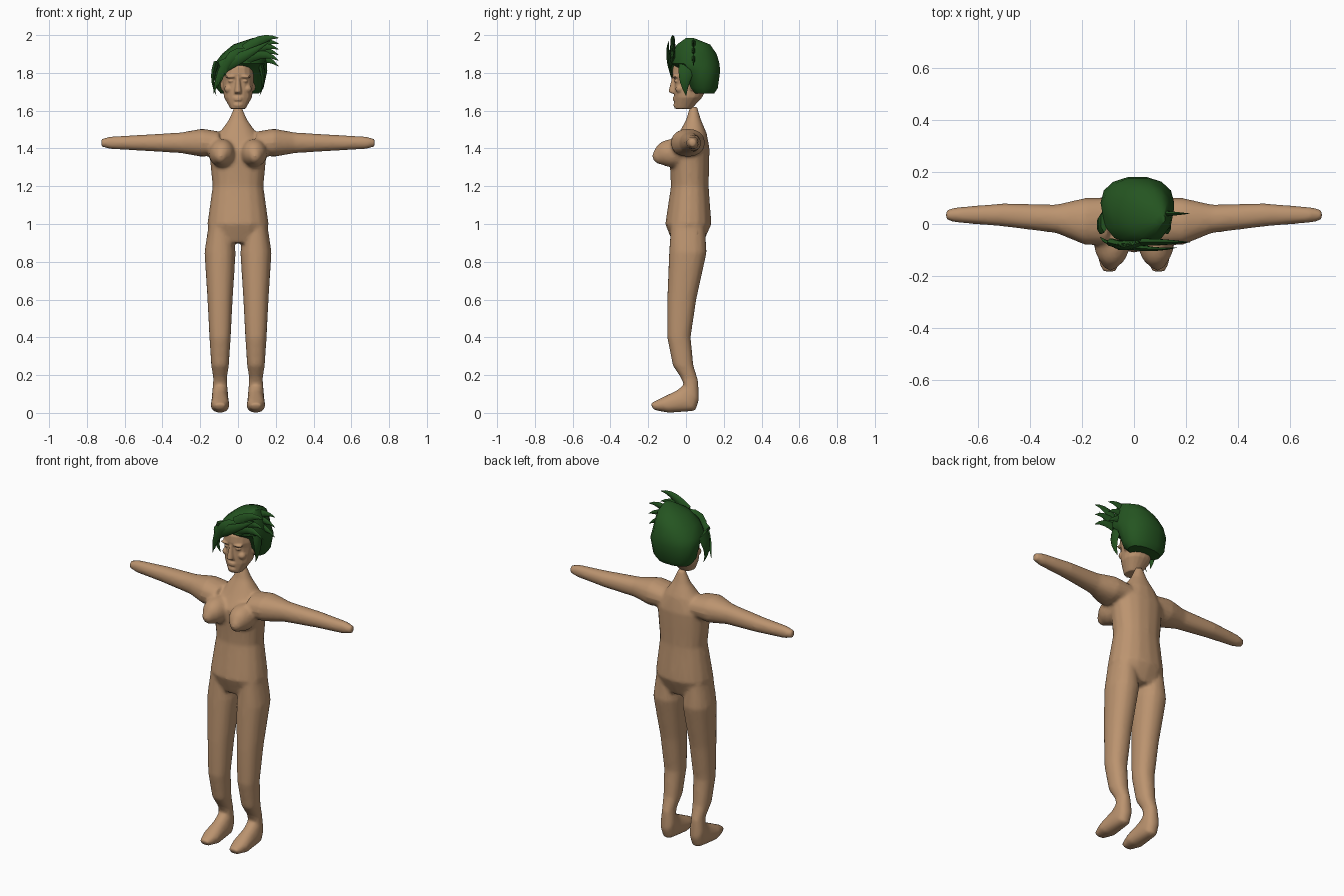
import bpy, bmesh, math
from mathutils import Vector, Matrix

if "Cube" in bpy.data.objects:
    bpy.data.objects.remove(bpy.data.objects["Cube"], do_unlink=True)


def material(name, colour):
    made = bpy.data.materials.new(name)
    made.use_nodes = True
    made.diffuse_color = (*colour, 1)
    shader = made.node_tree.nodes["Principled BSDF"]
    shader.inputs["Base Color"].default_value = (*colour, 1)
    shader.inputs["Roughness"].default_value = .8
    return made


skin = material("skin", (.5, .295, .16))
green_hair = material("green_hair", (.018, .09, .015))


def loft(bm, rings, sides=16, power=.9):
    """Skin a row of rounded rings, each a centre and two half axes."""
    rows = []
    for centre, across, along in rings:
        row = []
        for step in range(sides):
            angle = math.tau * step / sides
            p, q = [math.copysign(abs(k) ** power, k)
                    for k in (math.cos(angle), math.sin(angle))]
            row.append(bm.verts.new(Vector(centre) + Vector(across) * p + Vector(along) * q))
        rows.append(row)
    faces = [bm.faces.new(rows[0]), bm.faces.new(rows[-1])]
    for lower, upper in zip(rows, rows[1:]):
        for i in range(sides):
            j = (i + 1) % sides
            faces.append(bm.faces.new((lower[i], lower[j], upper[j], upper[i])))
    bmesh.ops.recalc_face_normals(bm, faces=faces)


def tilted(half, front, back, x=0):
    """Ring spanning two points of the side profile, each (y, z)."""
    front, back = Vector((x, *front)), Vector((x, *back))
    return (front + back) / 2, (half, 0, 0), (back - front) / 2


def level(z, half, front, back, x=0):
    return tilted(half, (front, z), (back, z), x)


def upright(x, y, depth, height):
    """Ring of an arm, facing sideways at shoulder height."""
    return (x, y, 1.43), (0, depth, 0), (0, 0, height)


def ball(bm, centre, radii):
    matrix = Matrix.Translation(centre) @ Matrix.Diagonal((*radii, 1))
    bmesh.ops.create_uvsphere(bm, u_segments=16, v_segments=10, radius=1, matrix=matrix)


def finish(name, bm, colour, angle, voxel=None, iterations=None):
    mesh = bpy.data.meshes.new(name)
    bm.to_mesh(mesh)
    bm.free()
    part = bpy.data.objects.new(name, mesh)
    bpy.context.collection.objects.link(part)
    mesh.materials.append(colour)
    bpy.ops.object.select_all(action='DESELECT')
    part.select_set(True)
    bpy.context.view_layer.objects.active = part
    if voxel:
        # Fuse the overlapping parts into one soft skin
        fuse = part.modifiers.new("fuse", 'REMESH')
        fuse.mode, fuse.voxel_size = 'VOXEL', voxel
        soften = part.modifiers.new("soften", 'SMOOTH')
        soften.factor, soften.iterations = .5, iterations
        part.modifiers.new("reduce", 'DECIMATE').ratio = .4
        for modifier in list(part.modifiers):
            bpy.ops.object.modifier_apply(modifier=modifier.name)
    bpy.ops.object.shade_smooth_by_angle(angle=math.radians(angle))


# Body: torso with tapering neck
body = bmesh.new()
loft(body, [
    level(z=.9, half=.13, front=-.07, back=.09),
    level(z=1, half=.163, front=-.11, back=.135),
    level(z=1.2, half=.135, front=-.08, back=.12),
    level(z=1.4, half=.155, front=-.09, back=.125),
    level(z=1.48, half=.1, front=-.04, back=.11),
    level(z=1.55, half=.05, front=0, back=.08),
    level(z=1.62, half=.02, front=.02, back=.06),
])

for side in (-1, 1):
    # Chest, a broad mound with a narrower tip
    ball(body, centre=(side * .085, -.07, 1.375), radii=(.07, .1, .075))
    ball(body, centre=(side * .09, -.13, 1.36), radii=(.04, .05, .045))
    # Arm, from shoulder to blunt fingertip
    loft(body, [
        upright(side * .1, y=.01, depth=.09, height=.06),
        upright(side * .19, y=.01, depth=.09, height=.075),
        upright(side * .3, y=.02, depth=.055, height=.055),
        upright(side * .5, y=.035, depth=.045, height=.043),
        upright(side * .68, y=.035, depth=.03, height=.033),
        upright(side * .725, y=.035, depth=.02, height=.02),
    ])
    # Leg down to the ankle, then turning forward into the foot
    x = side * .095
    loft(body, [
        level(z=1, half=.06, front=-.08, back=.1, x=x),
        level(z=.85, half=.083, front=-.09, back=.11, x=x),
        level(z=.6, half=.067, front=-.1, back=.055, x=x),
        level(z=.4, half=.057, front=-.1, back=.025, x=x),
        level(z=.25, half=.047, front=-.07, back=.04, x=x),
        tilted(half=.036, front=(-.03, .19), back=(.065, .17), x=x),
        tilted(half=.042, front=(-.01, .15), back=(.07, .07), x=x),
        tilted(half=.045, front=(-.05, .12), back=(.05, .01), x=x),
        tilted(half=.05, front=(-.13, .08), back=(-.09, 0), x=x),
        tilted(half=.03, front=(-.19, .05), back=(-.17, .015), x=x),
    ])
finish("body", body, skin, angle=60, voxel=.01, iterations=7)

# Head: jaw, recessed eye line and skull
head = bmesh.new()
loft(head, [
    level(z=1.61, half=.04, front=-.06, back=.03),
    level(z=1.67, half=.074, front=-.062, back=.085),
    level(z=1.76, half=.085, front=-.062, back=.13),
    level(z=1.79, half=.086, front=-.073, back=.135),
    level(z=1.83, half=.08, front=-.07, back=.13),
    level(z=1.9, half=.05, front=-.02, back=.1),
])
# Nose, lips and chin
loft(head, [
    level(z=1.69, half=.018, front=-.075, back=-.04),
    level(z=1.7, half=.019, front=-.093, back=-.04),
    level(z=1.78, half=.009, front=-.073, back=-.04),
])
for z in (1.657, 1.668):
    ball(head, centre=(0, -.058, z), radii=(.024, .013, .006))
ball(head, centre=(0, -.053, 1.63), radii=(.025, .014, .015))
for side in (-1, 1):
    # Brow, eyelid, cheek and ear
    ball(head, centre=(side * .038, -.058, 1.78), radii=(.03, .017, .008))
    ball(head, centre=(side * .036, -.052, 1.757), radii=(.017, .011, .007))
    ball(head, centre=(side * .05, -.034, 1.715), radii=(.023, .022, .022))
    ball(head, centre=(side * .083, .035, 1.735), radii=(.01, .02, .03))
finish("head", head, skin, angle=60, voxel=.005, iterations=3)

# Hair: bulk of the hair, leaning towards its crest on the left
hair = bmesh.new()
loft(hair, [
    level(z=1.69, half=.1, front=.04, back=.15, x=.01),
    level(z=1.72, half=.125, front=.01, back=.17, x=.01),
    level(z=1.81, half=.142, front=-.02, back=.183, x=.013),
    level(z=1.85, half=.138, front=-.08, back=.18, x=.015),
    level(z=1.9, half=.115, front=-.08, back=.165, x=.03),
    level(z=1.95, half=.08, front=-.05, back=.13, x=.055),
    level(z=1.985, half=.02, front=0, back=.04, x=.1),
], sides=14)
finish("hair_bulk", hair, green_hair, angle=40)


def lock(bm, root, tip, lift, width, thin=(0, 1, 0)):
    """Flat pointed strand, bowed by the lift between root and tip."""
    root, tip = Vector(root), Vector(tip)
    bend = (root + tip) / 2 + Vector(lift)
    rings = []
    for step in range(6):
        t = step / 5
        centre = root.lerp(bend, t).lerp(bend.lerp(tip, t), t)
        heading = (bend - root).lerp(tip - bend, t).normalized()
        across = heading.cross(Vector(thin)).normalized()
        taper = max(.03, 1 - t ** 1.6)
        rings.append((centre, across * width * taper, across.cross(heading) * .016 * taper))
    loft(bm, rings, sides=6, power=1)


locks = bmesh.new()
# Fringe falling to the right side of the face
for i in range(4):
    lock(locks, root=(.03, -.065, 1.89), tip=(-.13 + .02 * i, -.05 - .01 * i, 1.69 + .03 * i),
         lift=(-.04, -.04, .08), width=.04)
# Band swept over the forehead
lock(locks, root=(-.09, -.07, 1.83), tip=(.17, -.09, 1.97), lift=(.02, -.03, 0), width=.035)
# Wind-blown tips on the left, alternating front and back
for i in range(6):
    y = (-.07, .04)[i % 2]
    lock(locks, root=(.04, y, 1.92 - .01 * i), tip=(.215, y, 1.985 - .03 * i),
         lift=(.01, 0, .05), width=.033)
# Locks hanging beside the cheeks
for side in (-1, 1):
    lock(locks, root=(side * .115, .01, 1.85), tip=(side * .115, 0, 1.68),
         lift=(side * .035, -.02, 0), width=.045, thin=(1, 0, 0))
finish("hair_locks", locks, green_hair, angle=50)
